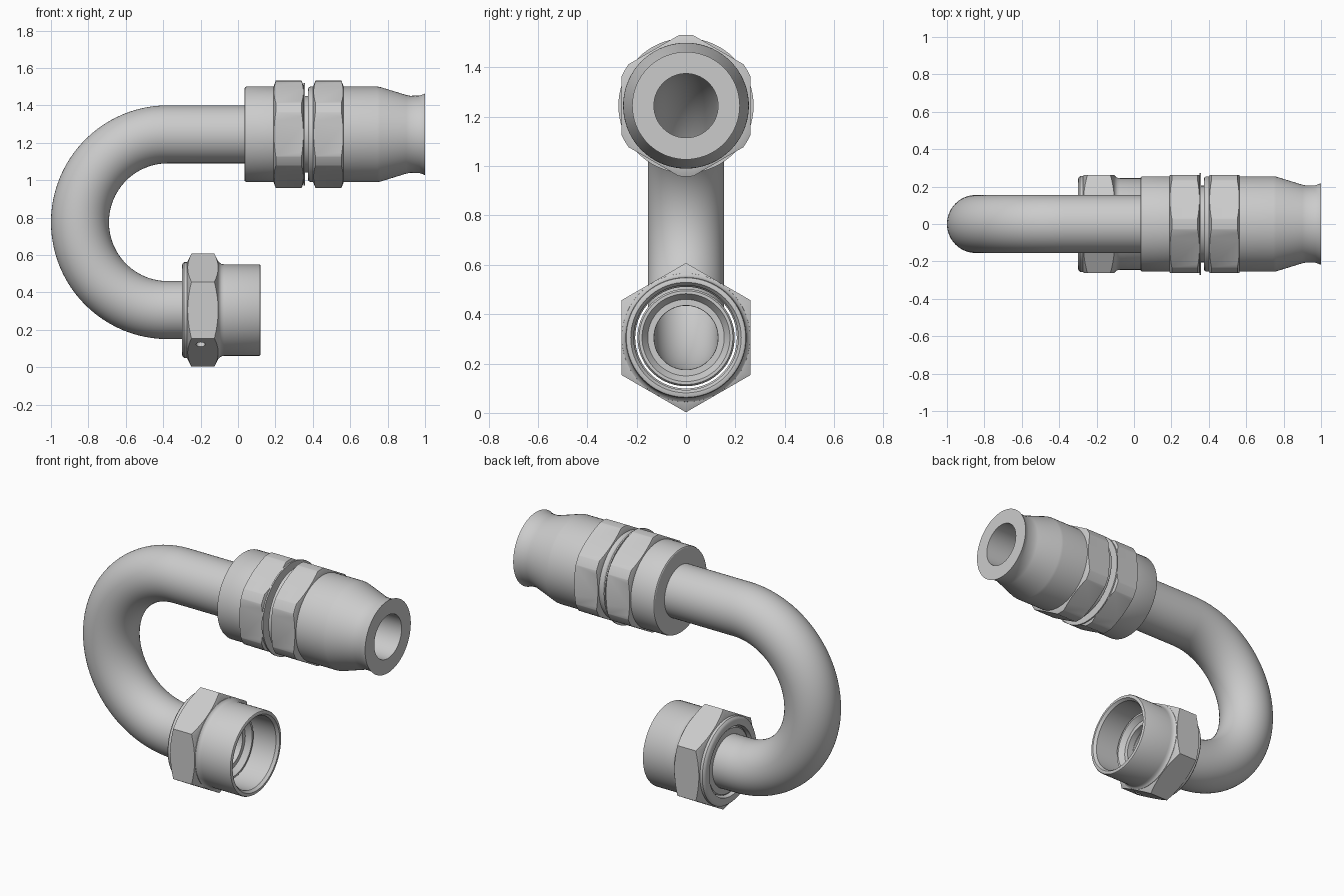
import bpy, bmesh, math
from mathutils import Vector, Matrix

if "Cube" in bpy.data.objects:
    bpy.data.objects.remove(bpy.data.objects["Cube"])

SEG = 72
TOP_Z, LOW_Z = 1.245, 0.305      # axes of the two pipe ends
BEND_X, BEND_R = -0.375, 0.47    # bend centre and radius
FLAT = 0.262                     # half width of the hexagons across flats


def finish(name, bm):
    bmesh.ops.recalc_face_normals(bm, faces=bm.faces)
    mesh = bpy.data.meshes.new(name)
    bm.to_mesh(mesh)
    bm.free()
    ob = bpy.data.objects.new(name, mesh)
    bpy.context.collection.objects.link(ob)
    return ob


def smooth(ob, angle=28):
    bpy.ops.object.select_all(action='DESELECT')
    ob.select_set(True)
    bpy.context.view_layer.objects.active = ob
    bpy.ops.object.shade_smooth_by_angle(angle=math.radians(angle))
    return ob


def ring_solid(name, rings):
    """Closed hollow solid from rings (x, z, normal angle, radius), joined in a cycle."""
    bm = bmesh.new()
    loops = []
    for x, z, a, r in rings:
        up = Vector((math.cos(a), 0, math.sin(a)))
        loops.append([bm.verts.new(Vector((x, 0, z)) + r * math.cos(t) * up
                                   + Vector((0, r * math.sin(t), 0)))
                      for t in (2 * math.pi * i / SEG for i in range(SEG))])
    for k, lo in enumerate(loops):
        nx = loops[(k + 1) % len(loops)]
        for i in range(SEG):
            j = (i + 1) % SEG
            bm.faces.new((lo[i], lo[j], nx[j], nx[i]))
    return finish(name, bm)


def lathe(name, z, profile):
    return ring_solid(name, [(x, z, math.pi / 2, r) for x, r in profile])


def boolean(ob, cutter, operation):
    mod = ob.modifiers.new("cut", 'BOOLEAN')
    mod.operation, mod.object, mod.solver = operation, cutter, 'EXACT'
    bpy.context.view_layer.objects.active = ob
    bpy.ops.object.modifier_apply(modifier=mod.name)
    bpy.data.objects.remove(cutter)


def hex_nut(name, z, x0, x1, bore, top, chamfer):
    """Hexagon with a corner up, its ends turned down to a cone, bored through."""
    ob = lathe(name, z, [(x0, bore), (x0, FLAT - 0.006), (x0 + chamfer, top),
                         (x1 - chamfer, top), (x1, FLAT - 0.006), (x1, bore)])
    bm = bmesh.new()
    R = FLAT / math.cos(math.pi / 6)
    ends = [[bm.verts.new((x, R * math.sin(k * math.pi / 3), z + R * math.cos(k * math.pi / 3)))
             for k in range(6)] for x in (x0 - 0.05, x1 + 0.05)]
    for e in ends:
        bm.faces.new(e)
    for k in range(6):
        j = (k + 1) % 6
        bm.faces.new((ends[0][k], ends[0][j], ends[1][j], ends[1][k]))
    boolean(ob, finish("hex_cutter", bm), 'INTERSECT')
    return ob


# Bent hollow tube
path = [(0.3, TOP_Z, math.pi / 2)]
for i in range(49):
    a = math.pi / 2 + math.pi * i / 48
    path.append((BEND_X + BEND_R * math.cos(a), TOP_Z - BEND_R + BEND_R * math.sin(a), a))
path.append((-0.06, LOW_Z, 1.5 * math.pi))
smooth(ring_solid("bent_tube", [p + (0.155,) for p in path]
                  + [p + (0.13,) for p in reversed(path)]))

# Upper fitting: collar behind the first nut
smooth(lathe("upper_collar", TOP_Z, [
    (0.035, 0.154), (0.035, 0.247), (0.038, 0.252), (0.045, 0.255),
    (0.2, 0.255), (0.2, 0.154)]))
smooth(hex_nut("upper_nut_rear", TOP_Z, 0.19, 0.352, 0.154, 0.287, 0.012))

# Thin washer ring on the end of the first nut, and the groove core
smooth(lathe("washer_ring", TOP_Z, [(0.349, 0.154), (0.349, 0.274), (0.357, 0.274), (0.357, 0.154)]))
smooth(lathe("groove_core", TOP_Z, [(0.28, 0.13), (0.28, 0.205), (0.42, 0.205), (0.42, 0.13)]))

# Front nut and the tapered, flared socket
smooth(hex_nut("upper_nut_front", TOP_Z, 0.402, 0.565, 0.18, 0.287, 0.012))
smooth(lathe("hose_socket", TOP_Z, [
    (0.374, 0.13), (0.374, 0.243), (0.378, 0.25), (0.386, 0.255), (0.745, 0.255),
    (0.76, 0.253), (0.9, 0.21), (0.92, 0.206), (0.97, 0.207), (0.985, 0.212),
    (1.0, 0.218), (1.0, 0.13)]))

# Lower swivel nut: rounded back collar, hexagon, plain sleeve
smooth(lathe("lower_nut_collar", LOW_Z, [
    (-0.30, 0.206), (-0.30, 0.238), (-0.296, 0.248), (-0.288, 0.256),
    (-0.26, 0.256), (-0.26, 0.206)]))
hexagon = hex_nut("lower_nut_hex", LOW_Z, -0.272, -0.103, 0.206, 0.304, 0.024)

# Small drilled hole in the lower front flat
bm = bmesh.new()
axis = Vector((0, 0.5, math.sqrt(0.75)))
bmesh.ops.create_cone(bm, cap_ends=True, segments=24, radius1=0.024, radius2=0.024, depth=0.2,
                      matrix=Matrix.Translation((-0.2, -0.205, 0.123))
                      @ axis.to_track_quat('Z', 'Y').to_matrix().to_4x4())
boolean(hexagon, finish("hole_cutter", bm), 'DIFFERENCE')
smooth(hexagon)

smooth(lathe("lower_nut_sleeve", LOW_Z, [
    (-0.12, 0.206), (-0.12, 0.262), (-0.103, 0.26), (-0.097, 0.252), (-0.088, 0.247),
    (-0.075, 0.245), (0.112, 0.245), (0.118, 0.242), (0.121, 0.236), (0.121, 0.224),
    (0.105, 0.212), (-0.06, 0.212), (-0.07, 0.206)]))

# Coned sealing sleeve on the tube end inside the nut
smooth(lathe("sealing_sleeve", LOW_Z, [
    (-0.285, 0.154), (-0.285, 0.19), (-0.28, 0.197), (-0.04, 0.197), (-0.03, 0.19),
    (-0.03, 0.178), (-0.1, 0.129), (-0.11, 0.154)]))
